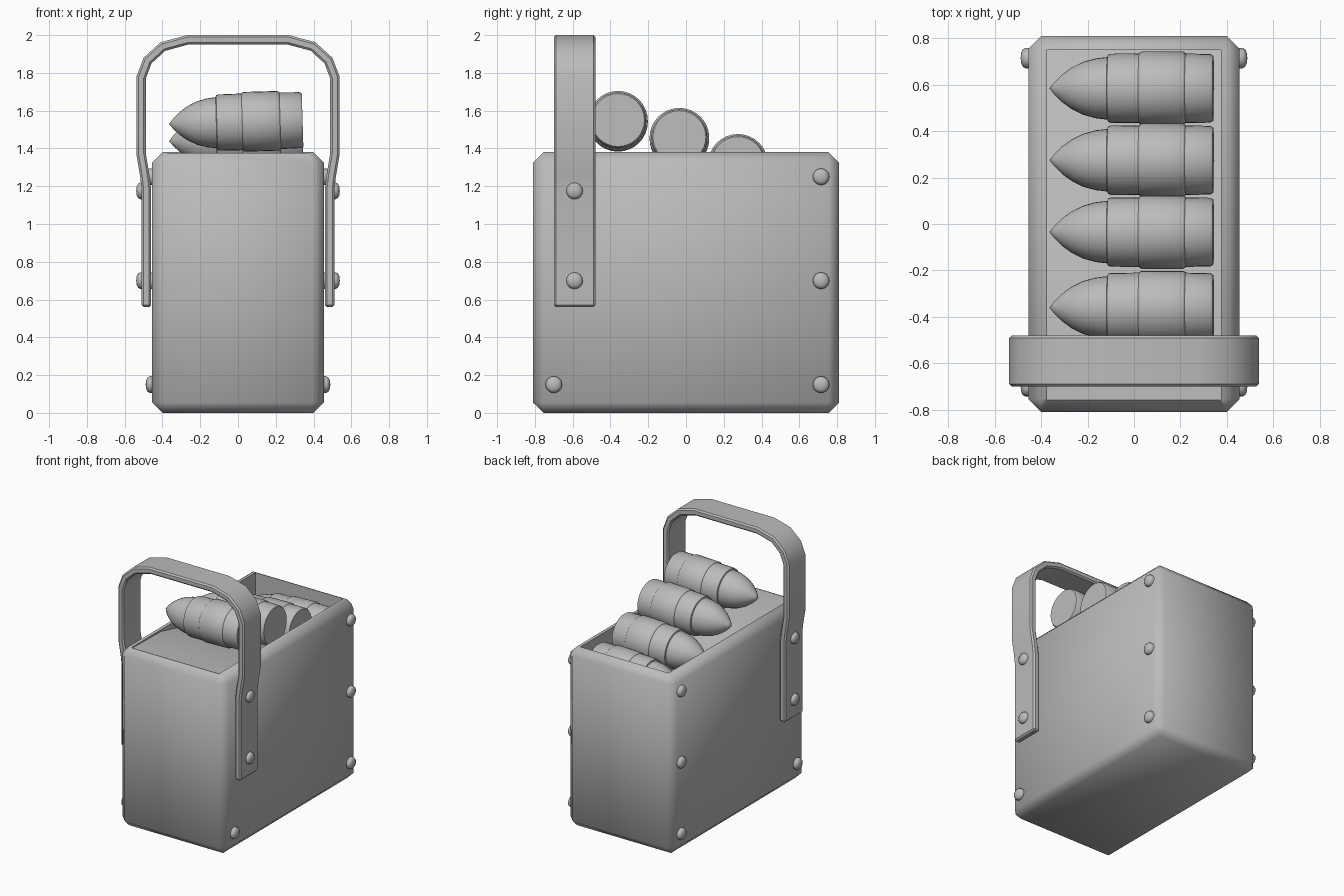
import bpy, bmesh, math
from mathutils import Vector

cube = bpy.data.objects.get("Cube")
if cube:
    bpy.data.objects.remove(cube, do_unlink=True)

grey = bpy.data.materials.new("plain grey")
grey.use_nodes = True
grey.diffuse_color = (0.5, 0.5, 0.5, 1)
grey.node_tree.nodes["Principled BSDF"].inputs["Base Color"].default_value = (0.5, 0.5, 0.5, 1)


def make_object(name, bm):
    bmesh.ops.recalc_face_normals(bm, faces=bm.faces)
    mesh = bpy.data.meshes.new(name)
    bm.to_mesh(mesh)
    bm.free()
    mesh.materials.append(grey)
    obj = bpy.data.objects.new(name, mesh)
    bpy.context.collection.objects.link(obj)
    return obj


def select(obj):
    bpy.ops.object.select_all(action='DESELECT')
    obj.select_set(True)
    bpy.context.view_layer.objects.active = obj


def smooth(obj, degrees):
    select(obj)
    bpy.ops.object.shade_smooth_by_angle(angle=math.radians(degrees))


def bevel(obj, width, segments=1):
    mod = obj.modifiers.new("bevel", 'BEVEL')
    mod.width, mod.segments = width, segments
    mod.limit_method, mod.angle_limit = 'ANGLE', math.radians(40)
    select(obj)
    bpy.ops.object.modifier_apply(modifier=mod.name)


def extrude_outline(name, points, offset):
    """Solid made by pushing a flat outline along an offset."""
    bm = bmesh.new()
    face = bm.faces.new([bm.verts.new(p) for p in points])
    new = bmesh.ops.extrude_face_region(bm, geom=[face])["geom"]
    bmesh.ops.translate(bm, vec=offset, verts=[v for v in new if isinstance(v, bmesh.types.BMVert)])
    return make_object(name, bm)


def lathe(name, profile, steps):
    """Turn an (x, radius) profile about the x axis."""
    bm = bmesh.new()
    verts = [bm.verts.new((x, 0, r)) for x, r in profile]
    edges = [bm.edges.new(pair) for pair in zip(verts, verts[1:])]
    bmesh.ops.spin(bm, geom=verts + edges, cent=(0, 0, 0), axis=(1, 0, 0),
                   angle=math.tau, steps=steps, use_duplicate=False)
    bmesh.ops.remove_doubles(bm, verts=bm.verts, dist=0.0005)
    return make_object(name, bm)


# Case: chamfered block with a recess whose floor slopes down to the back
X, Y, H = 0.455, 0.81, 1.38
case = extrude_outline("case", [(-X, -Y, 0), (X, -Y, 0), (X, Y, 0), (-X, Y, 0)], (0, 0, H))
bevel(case, 0.055)
floor = [(-0.76, 1.372), (-0.4, 1.365), (0.0, 1.27), (0.75, 1.0)]
outline = floor + [(0.75, 1.6), (-0.76, 1.6)]
cutter = extrude_outline("recess_cutter", [(-0.375, y, z) for y, z in outline], (0.75, 0, 0))
cutter.hide_render = True
mod = case.modifiers.new("recess", 'BOOLEAN')
mod.object, mod.operation, mod.solver = cutter, 'DIFFERENCE', 'EXACT'
select(case)
bpy.ops.object.modifier_apply(modifier=mod.name)
bpy.data.objects.remove(cutter, do_unlink=True)
smooth(case, 60)

# Handle: flat strap following a mirrored arch
half = [(0.51, 0.56), (0.51, 1.18), (0.518, 1.25), (0.538, 1.37), (0.538, 1.78),
        (0.5, 1.88), (0.41, 1.962), (0.27, 2.0)]
path = [Vector(p) for p in half] + [Vector((-x, z)) for x, z in reversed(half)]
inner = []
for i, p in enumerate(path):
    before = (p - path[i - 1]).normalized() if i else None
    after = (path[i + 1] - p).normalized() if i < len(path) - 1 else None
    before, after = before or after, after or before
    n = Vector((-before.y - after.y, before.x + after.x)).normalized()
    inner.append(p + n * 0.05 / n.dot(Vector((-before.y, before.x))))
bm = bmesh.new()
rings = [[bm.verts.new((q.x, y, q.y)) for q, y in ((o, -0.7), (o, -0.48), (i, -0.48), (i, -0.7))]
         for o, i in zip(path, inner)]
for a, b in zip(rings, rings[1:]):
    for k in range(4):
        bm.faces.new((a[k], a[k - 1], b[k - 1], b[k]))
bm.faces.new(rings[0])
bm.faces.new(rings[-1])
handle = make_object("handle", bm)
bevel(handle, 0.011)
smooth(handle, 30)

# Shells: stepped rounds lying across the recess
shell_profile = [(-0.365, 0), (-0.345, 0.025), (-0.31, 0.06), (-0.27, 0.089), (-0.22, 0.114),
                 (-0.165, 0.129), (-0.115, 0.135), (-0.112, 0.145), (-0.1, 0.149),
                 (0.022, 0.15), (0.025, 0.154), (0.032, 0.158), (0.212, 0.158),
                 (0.22, 0.154), (0.223, 0.15), (0.33, 0.148), (0.342, 0.14), (0.342, 0)]
for i, (y, z) in enumerate([(-0.36, 1.54), (-0.035, 1.45), (0.275, 1.312), (0.585, 1.2)]):
    shell = lathe(f"shell_{i + 1}", shell_profile, 32)
    shell.location = (0, y, z)
    shell.rotation_euler.y = -0.03
    smooth(shell, 35)

# Rivets: domed heads on both sides, mirrored
rivet_profile = [(-0.03, 0.044), (0.012, 0.044), (0.024, 0.038), (0.031, 0.024), (0.034, 0)]
spots = [(0.505, -0.59, 1.175), (0.505, -0.59, 0.7), (X, -0.7, 0.15),
         (X, 0.715, 0.15), (X, 0.715, 0.7), (X, 0.715, 1.25)]
for side, label in ((1, "left"), (-1, "right")):
    for i, (x, y, z) in enumerate(spots):
        rivet = lathe(f"rivet_{label}_{i + 1}", rivet_profile, 16)
        rivet.location = (side * x, y, z)
        rivet.rotation_euler.z = 0 if side > 0 else math.pi
        smooth(rivet, 50)
